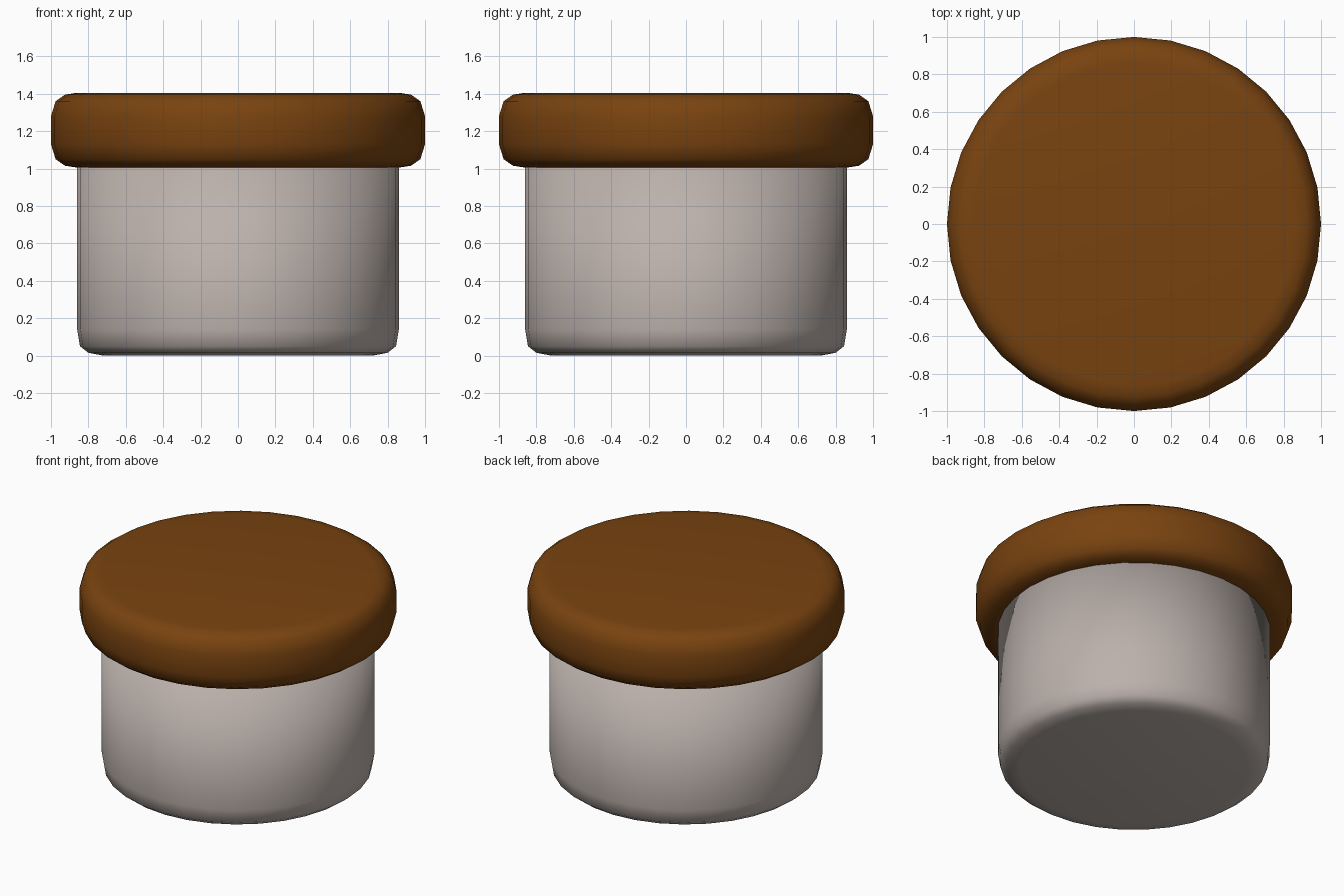
import bpy, bmesh, math

if "Cube" in bpy.data.objects:
    bpy.data.objects.remove(bpy.data.objects["Cube"])

SIDES = 32

def material(name, rgb):
    m = bpy.data.materials.new(name)
    m.diffuse_color = (*rgb, 1)
    m.use_nodes = True
    m.node_tree.nodes["Principled BSDF"].inputs["Base Color"].default_value = m.diffuse_color
    return m

def lathe(name, profile, mat):
    """Spin a (radius, height) profile around z and cap both ends."""
    bm = bmesh.new()
    rings = []
    for r, z in profile:
        rings.append([bm.verts.new((r * math.cos(a), r * math.sin(a), z))
                      for a in (2 * math.pi * i / SIDES for i in range(SIDES))])
    for lo, hi in zip(rings, rings[1:]):
        for i in range(SIDES):
            j = (i + 1) % SIDES
            bm.faces.new((lo[i], lo[j], hi[j], hi[i]))
    bm.faces.new(rings[0][::-1])
    bm.faces.new(rings[-1])
    for f in bm.faces:
        f.smooth = True
    me = bpy.data.meshes.new(name)
    bm.to_mesh(me)
    bm.free()
    me.materials.append(mat)
    ob = bpy.data.objects.new(name, me)
    bpy.context.collection.objects.link(ob)
    return ob

# Pale jar body with a rounded foot
lathe("jar_body", [(0.72, 0.0), (0.80, 0.015), (0.845, 0.05), (0.86, 0.14), (0.86, 1.01)],
      material("pale grey", (0.50, 0.44, 0.41)))

# Brown lid with rounded rims
lathe("lid", [(0.86, 1.005), (0.925, 1.015), (0.975, 1.05), (1.0, 1.13),
              (1.0, 1.28), (0.975, 1.36), (0.925, 1.395), (0.86, 1.405)],
      material("brown", (0.19, 0.056, 0.005)))
